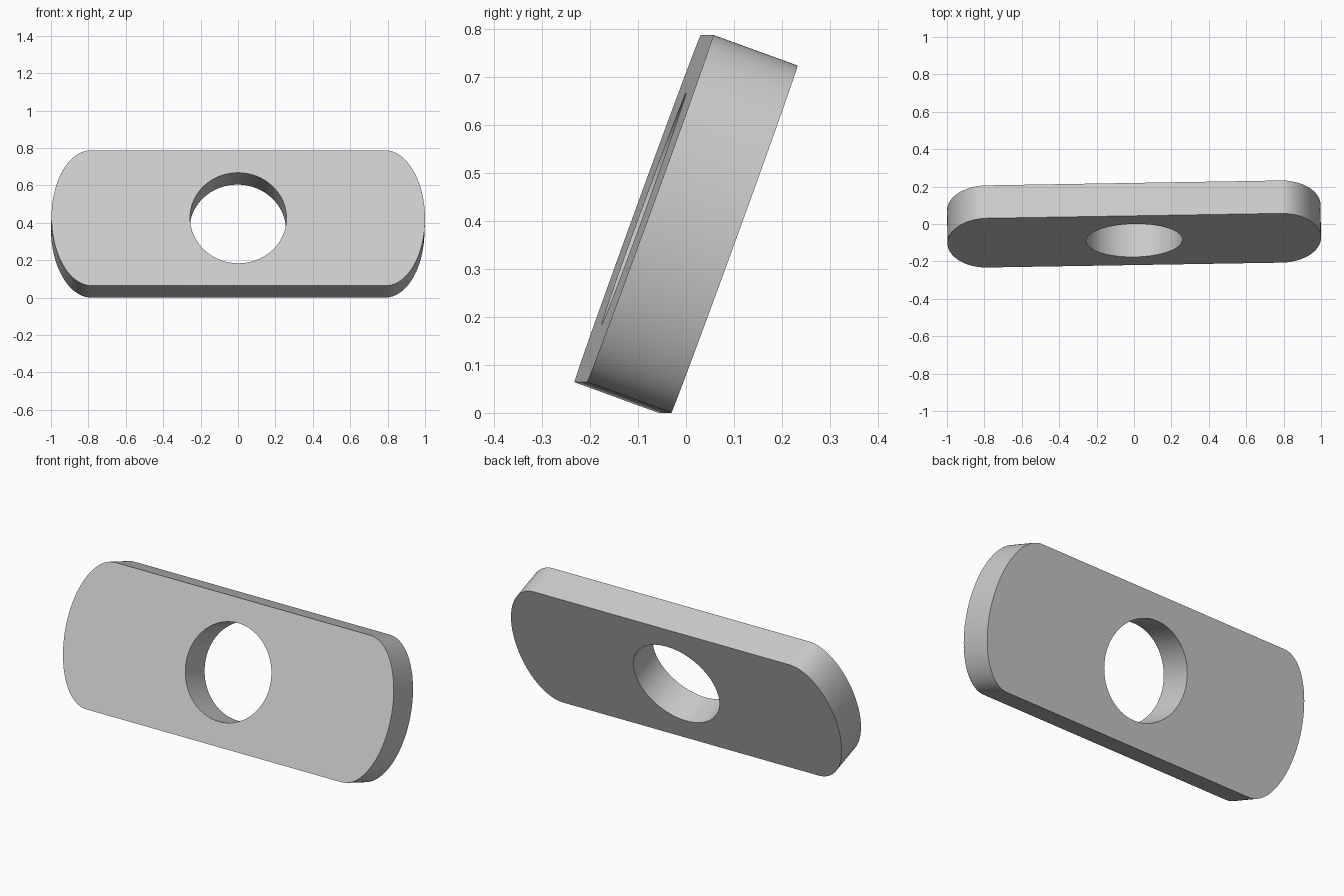
import bpy, bmesh, math
from mathutils import Matrix

cube = bpy.data.objects.get("Cube")
if cube:
    bpy.data.objects.remove(cube, do_unlink=True)

HALF_LEN, STRAIGHT, HALF_H, THICK, HOLE_R = 0.9985, 0.785, 0.385, 0.187, 0.258
N = 64

# Colour
grey = bpy.data.materials.new("plain_grey")
grey.use_nodes = True
colour = (0.6, 0.6, 0.6, 1)
grey.diffuse_color = colour
grey.node_tree.nodes["Principled BSDF"].inputs["Base Color"].default_value = colour


def half_ellipse(side):
    """End cap outline, running counter-clockwise."""
    pts = []
    for i in range(N + 1):
        a = math.pi * (i / N - 0.5)
        pts.append((side * (STRAIGHT + (HALF_LEN - STRAIGHT) * math.cos(a)),
                    side * HALF_H * math.sin(a)))
    return pts


# Plate outline with a round hole, filled and extruded
outline = half_ellipse(1) + half_ellipse(-1)
hole = [(HOLE_R * math.cos(math.tau * i / N), HOLE_R * math.sin(math.tau * i / N))
        for i in range(N)]
bm = bmesh.new()
edges = []
for loop in (outline, hole):
    verts = [bm.verts.new((x, THICK / 2, z)) for x, z in loop]
    edges += [bm.edges.new((v, verts[i - 1])) for i, v in enumerate(verts)]
bmesh.ops.triangle_fill(bm, edges=edges, use_beauty=True)
ext = bmesh.ops.extrude_face_region(bm, geom=bm.faces[:], use_keep_orig=True)
moved = [g for g in ext["geom"] if isinstance(g, bmesh.types.BMVert)]
bmesh.ops.translate(bm, verts=moved, vec=(0, -THICK, 0))
bmesh.ops.recalc_face_normals(bm, faces=bm.faces[:])

# Lean the plate back, turn it slightly and stand it on the ground
bm.transform(Matrix.Rotation(math.radians(0.95), 4, "Z")
             @ Matrix.Rotation(math.radians(-20), 4, "X"))
low = min(v.co.z for v in bm.verts)
bm.transform(Matrix.Translation((0, 0, -low)))

mesh = bpy.data.meshes.new("slotted_plate")
bm.to_mesh(mesh)
bm.free()
mesh.materials.append(grey)
plate = bpy.data.objects.new("slotted_plate", mesh)
bpy.context.collection.objects.link(plate)

bpy.ops.object.select_all(action="DESELECT")
plate.select_set(True)
bpy.context.view_layer.objects.active = plate
bpy.ops.object.shade_smooth_by_angle(angle=math.radians(30))
